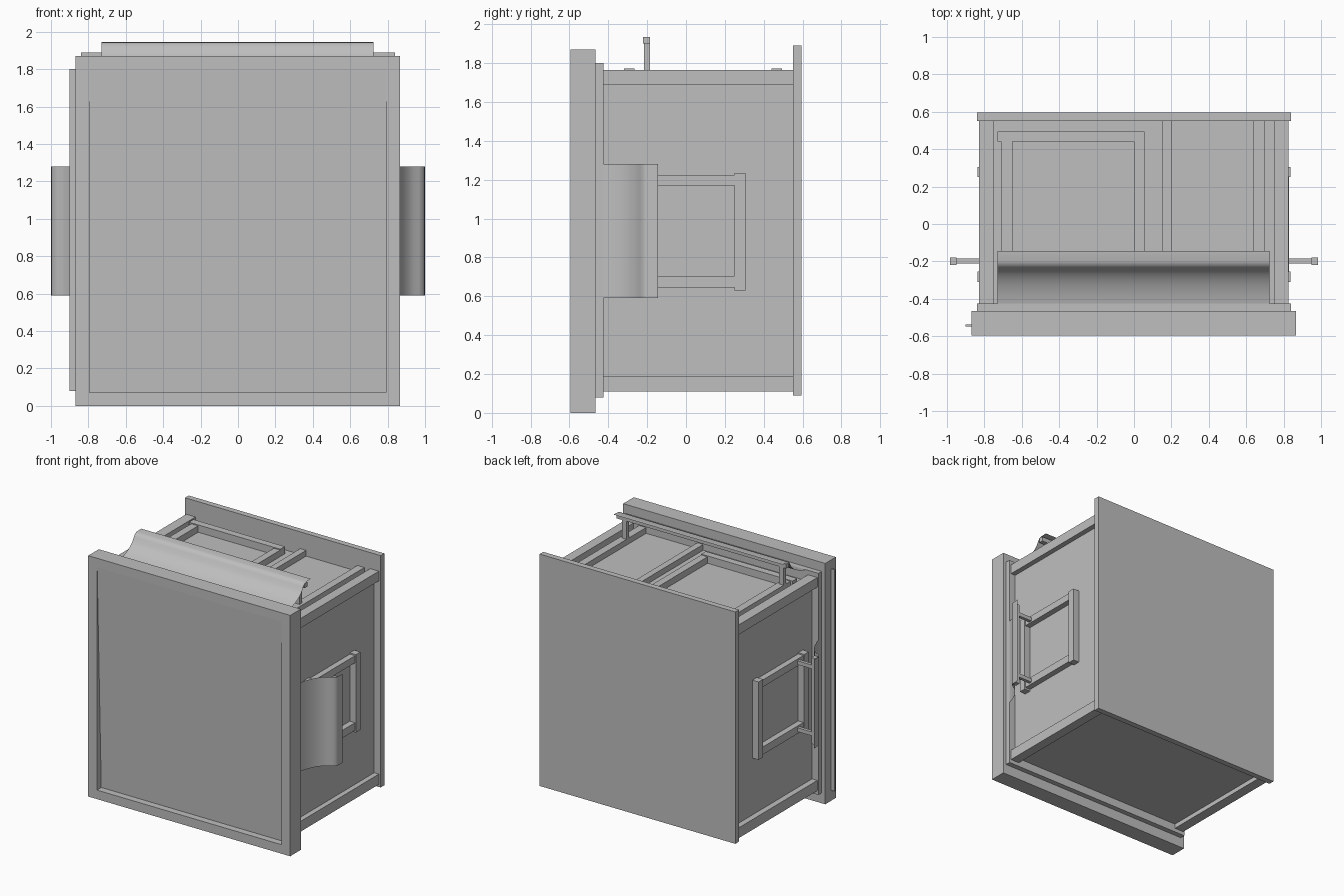
import bpy
import bmesh

cube = bpy.data.objects.get("Cube")
if cube:
    bpy.data.objects.remove(cube, do_unlink=True)

grey = bpy.data.materials.new("plain grey")
grey.use_nodes = True
grey.diffuse_color = (0.52, 0.52, 0.52, 1)
grey.node_tree.nodes["Principled BSDF"].inputs["Base Color"].default_value = (0.52, 0.52, 0.52, 1)


def add_mesh(name, bm):
    mesh = bpy.data.meshes.new(name)
    bm.to_mesh(mesh)
    bm.free()
    mesh.materials.append(grey)
    obj = bpy.data.objects.new(name, mesh)
    bpy.context.collection.objects.link(obj)
    return obj


def box(name, x, y, z):
    """Box from three (low, high) ranges."""
    bm = bmesh.new()
    bmesh.ops.create_cube(bm, size=1)
    for v in bm.verts:
        for i, (a, b) in enumerate((x, y, z)):
            v.co[i] = (a + b) / 2 + v.co[i] * (b - a)
    return add_mesh(name, bm)


def sheet(name, place, ends, flip):
    """Thin curved hood swept between two ends."""
    bm = bmesh.new()
    rows = [[bm.verts.new(place(y, h, e)) for e in ends] for y, h in hood_profile]
    for (a, b), (c, d) in zip(rows, rows[1:]):
        face = bm.faces.new((a, b, d, c))
        face.smooth = True
        if flip:
            face.normal_flip()
    return add_mesh(name, bm)


# Front frame around a slightly leaning panel
front = (-0.595, -0.465)
box("frame_top", (-0.87, 0.865), front, (1.80, 1.87))
box("frame_bottom", (-0.87, 0.865), front, (0, 0.07))
box("frame_right", (-0.87, -0.795), front, (0.07, 1.80))
box("frame_left", (0.79, 0.865), front, (0.07, 1.80))
panel = box("front_panel", (-0.795, 0.79), (-0.592, -0.465), (0.07, 1.80))
for v in panel.data.vertices:
    if v.co.y < -0.5 and v.co.z < 1:
        v.co.y += 0.05
box("frame_side_fin", (-0.9, -0.87), (-0.548, -0.538), (0.08, 1.80))

# Flange and back plate
box("front_flange", (-0.84, 0.84), (-0.465, -0.425), (0.08, 1.80))
box("back_plate", (-0.84, 0.84), (0.55, 0.595), (0.09, 1.89))

# Recessed body with square corner rails
depth = (-0.425, 0.55)
box("body", (-0.785, 0.785), depth, (0.145, 1.715))
for side, x in (("right", (-0.83, -0.75)), ("left", (0.75, 0.825))):
    box("upper_rail_" + side, x, depth, (1.69, 1.765))
    box("lower_rail_" + side, x, depth, (0.11, 0.19))

# Bars on the top
lid = (1.70, 1.772)
for y in ((0.44, 0.495), (-0.32, -0.265)):
    box("top_cross_bar", (-0.73, 0.055), y, lid)
for x in ((-0.71, -0.65), (0, 0.055)):
    box("top_long_bar", x, (-0.265, 0.44), (1.70, 1.765))
for x in ((0.15, 0.20), (0.64, 0.70)):
    box("top_divider", x, depth, (1.70, 1.76))

# Top hood support
for x in ((-0.71, -0.67), (0.64, 0.68)):
    box("top_hood_post", x, (-0.215, -0.185), (1.70, 1.90))
box("top_hood_bar", (-0.73, 0.725), (-0.22, -0.185), (1.90, 1.935))

# Side frames and hood supports, mirrored
for s, side in ((-1, "right"), (1, "left")):
    def span(a, b):
        return tuple(sorted((s * a, s * b)))
    for y in ((0.25, 0.305), (-0.31, -0.255)):
        box("side_upright_" + side, span(0.77, 0.837), y, (0.63, 1.235))
    for z in ((1.17, 1.225), (0.645, 0.705)):
        box("side_bar_" + side, span(0.77, 0.83), (-0.255, 0.25), z)
    for z in ((1.18, 1.21), (0.66, 0.69)):
        box("side_hood_post_" + side, span(0.77, 0.95), (-0.21, -0.185), z)
    box("side_hood_bar_" + side, span(0.95, 0.985), (-0.22, -0.18), (0.60, 1.27))

# Curved hoods: depth and height along the profile
hood_profile = [(-0.425, 0), (-0.39, 0.008), (-0.36, 0.018), (-0.33, 0.03), (-0.30, 0.046),
                (-0.27, 0.068), (-0.25, 0.09), (-0.235, 0.115), (-0.22, 0.136),
                (-0.20, 0.142), (-0.145, 0.145)]
sheet("top_hood", lambda y, h, e: (e, y, 1.80 + h), (-0.73, 0.725), False)
sheet("left_hood", lambda y, h, e: (0.84 + h * 1.1, y, e), (0.59, 1.28), True)
sheet("right_hood", lambda y, h, e: (-0.84 - h * 1.1, y, e), (0.59, 1.28), False)
